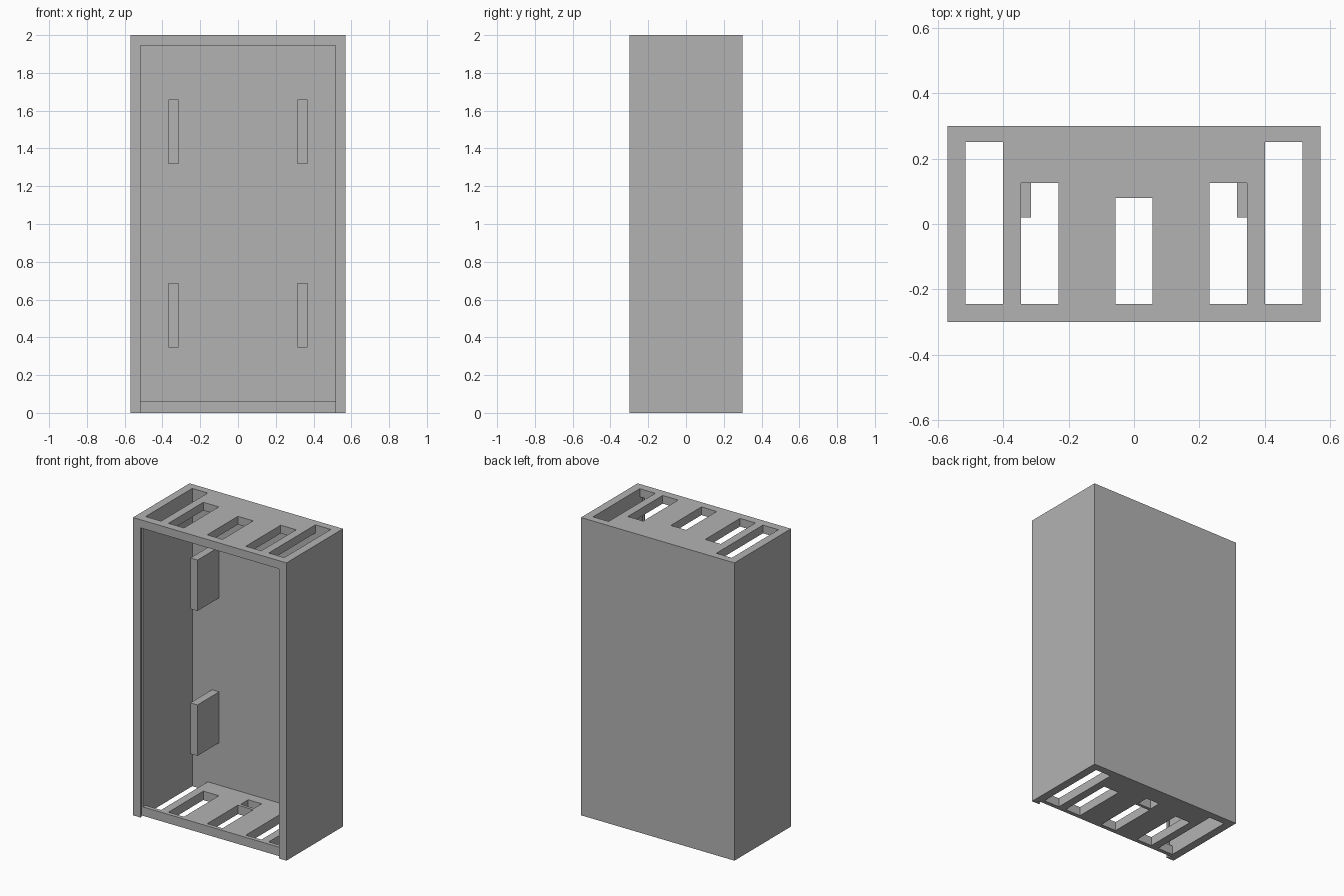
import bpy
from mathutils import Vector

if "Cube" in bpy.data.objects:
    bpy.data.objects.remove(bpy.data.objects["Cube"])

grey = bpy.data.materials.new("mid grey")
grey.use_nodes = True
COLOUR = (0.45, 0.45, 0.45, 1)
grey.diffuse_color = COLOUR
grey.node_tree.nodes["Principled BSDF"].inputs["Base Color"].default_value = COLOUR


def box(name, low, high):
    low, high = Vector(low), Vector(high)
    bpy.ops.mesh.primitive_cube_add(size=1, location=(low + high) / 2)
    ob = bpy.context.object
    ob.name = name
    ob.scale = high - low
    bpy.ops.object.transform_apply(location=False, rotation=False, scale=True)
    ob.data.materials.append(grey)
    return ob


def cut(target, low, high):
    cutter = box("cutter", low, high)
    cutter.hide_render = True
    mod = target.modifiers.new("cut", "BOOLEAN")
    mod.operation = "DIFFERENCE"
    mod.solver = "EXACT"
    mod.object = cutter
    bpy.context.view_layer.objects.active = target
    bpy.ops.object.modifier_apply(modifier=mod.name)
    bpy.data.objects.remove(cutter)


W, D, H = 0.57, 0.30, 2.0       # half width, half depth, height
IN = 0.515                      # half width of the inside
FLOOR, CEIL = 0.06, 1.945
SILL = -0.272                   # front edge of the floor

# Open-fronted case
case = box("case", (-W, -D, 0), (W, D, H))
cut(case, (-IN, -0.4, FLOOR), (IN, 0.25, CEIL))

# Sliding panel track, open at the bottom
cut(case, (-IN, -0.4, -0.1), (IN, SILL, CEIL))
cut(case, (-0.535, -0.288, -0.1), (0.535, SILL, 1.965))

# Vent slots through the top and the floor
for x0, x1, back in ((0.4, IN, 0.25), (0.23, 0.345, 0.125)):
    for a, b in ((x0, x1), (-x1, -x0)):
        cut(case, (a, -0.245, -0.1), (b, back, 2.1))
cut(case, (-0.057, -0.245, -0.1), (0.057, 0.08, 2.1))

# Small cable hole in the floor
cut(case, (-0.05, 0.1, -0.1), (0.05, 0.18, 0.2))

# Support tabs on the back wall
for side, sx in (("left", 1), ("right", -1)):
    for level, z in (("lower", 0.345), ("upper", 1.318)):
        xs = sorted((sx * 0.315, sx * 0.368))
        box(f"{side}_{level}_tab", (xs[0], 0.02, z), (xs[1], 0.25, z + 0.342))
